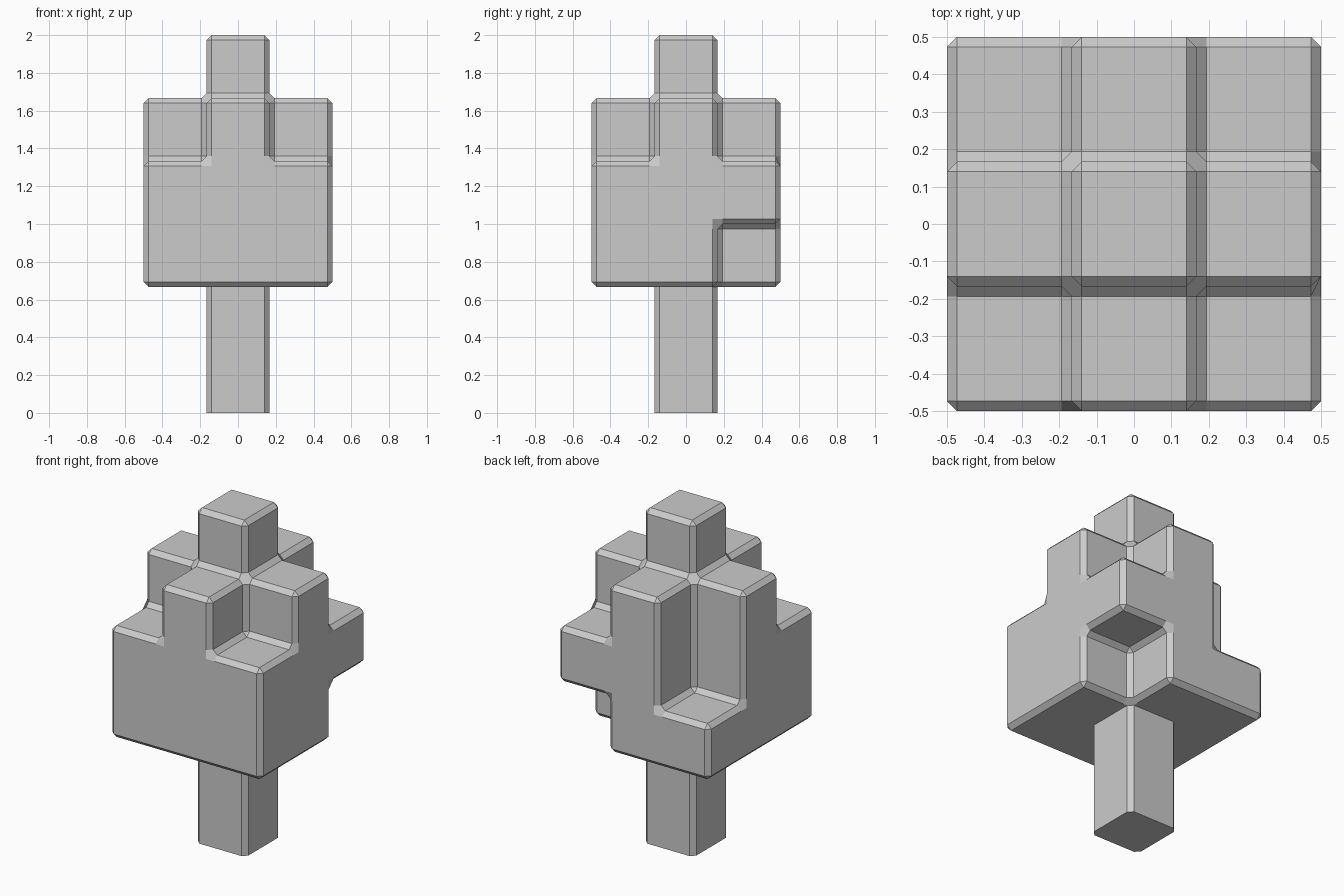
import bpy, bmesh
from mathutils import Vector

cube = bpy.data.objects.get("Cube")
if cube:
    bpy.data.objects.remove(cube, do_unlink=True)

CELL = 1 / 3      # edge of one block
BEVEL = 0.0267    # chamfer width

grey = bpy.data.materials.new("light grey")
grey.use_nodes = True
grey.diffuse_color = (0.6, 0.6, 0.6, 1)
grey.node_tree.nodes["Principled BSDF"].inputs["Base Color"].default_value = (0.6, 0.6, 0.6, 1)


def block_shell(bm, cells):
    """Add the outer skin of a set of blocks, one square per exposed side."""
    verts = {}

    def vert(key):
        if key not in verts:
            x, y, z = key
            verts[key] = bm.verts.new(((x - 0.5) * CELL, (y - 0.5) * CELL, z * CELL))
        return verts[key]

    for cell in cells:
        for axis in range(3):
            for side in (0, 1):
                step = [0, 0, 0]
                step[axis] = 2 * side - 1
                if tuple(c + s for c, s in zip(cell, step)) in cells:
                    continue
                u, v = (axis + 1) % 3, (axis + 2) % 3
                ring = []
                for du, dv in ((0, 0), (1, 0), (1, 1), (0, 1)):
                    corner = list(cell)
                    corner[axis] += side
                    corner[u] += du
                    corner[v] += dv
                    ring.append(vert(tuple(corner)))
                bm.faces.new(ring if side else ring[::-1])
    # merge coplanar squares into whole faces
    bmesh.ops.dissolve_limit(bm, angle_limit=0.01, verts=bm.verts[:], edges=bm.edges[:])


def make_part(name, cells, keep_edge):
    bm = bmesh.new()
    block_shell(bm, cells)
    edges = [e for e in bm.edges if keep_edge(e)]
    bmesh.ops.bevel(bm, geom=edges, offset=BEVEL, offset_type='OFFSET',
                    segments=1, profile=0.5, affect='EDGES', clamp_overlap=True)
    bmesh.ops.recalc_face_normals(bm, faces=bm.faces[:])
    mesh = bpy.data.meshes.new(name)
    bm.to_mesh(mesh)
    bm.free()
    mesh.materials.append(grey)
    obj = bpy.data.objects.new(name, mesh)
    bpy.context.collection.objects.link(obj)
    return obj


# Canopy: two full layers with a missing back corner each, a cross, and a tip
square = {(x, y) for x in (-1, 0, 1) for y in (-1, 0, 1)}
cross = {(x, y) for x, y in square if x * y == 0}
layers = {2: square - {(1, 1)}, 3: square - {(-1, 1)}, 4: cross, 5: {(0, 0)}}
canopy = {(x, y, z) for z, layer in layers.items() for x, y in layer}
make_part("canopy", canopy, lambda e: True)

# Trunk: two stacked blocks, chamfered on the upright edges only
trunk = {(0, 0, 0), (0, 0, 1)}
make_part("trunk", trunk, lambda e: abs(e.verts[0].co.z - e.verts[1].co.z) > CELL)
